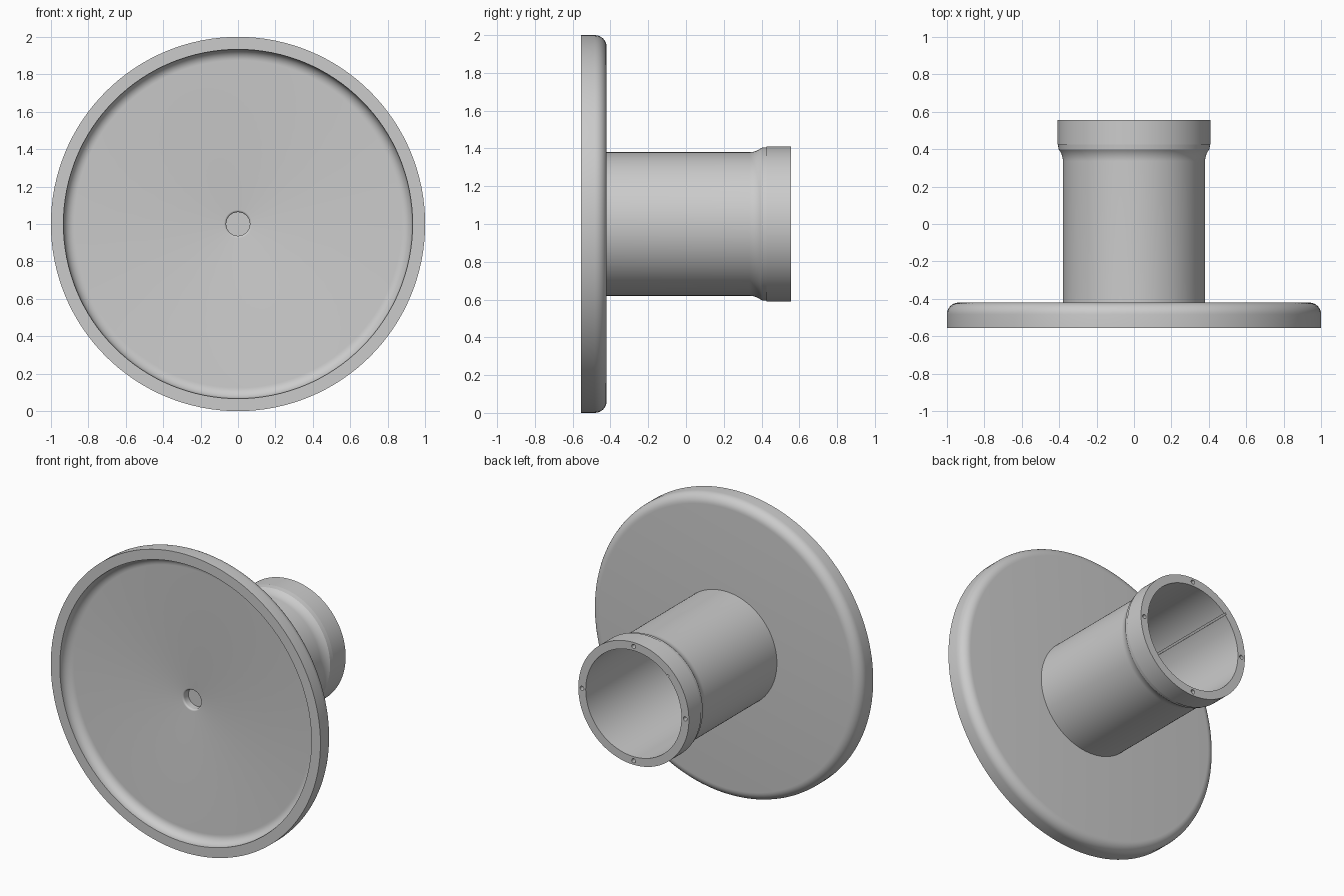
import bpy, bmesh, math
from mathutils import Matrix, Vector

cube = bpy.data.objects.get("Cube")
if cube:
    bpy.data.objects.remove(cube, do_unlink=True)

SEGMENTS = 128
FRONT, BACK, END = -0.555, -0.42, 0.555    # rim face, flange back, tube end

grey = bpy.data.materials.new("plain grey")
grey.use_nodes = True
colour = (0.6, 0.6, 0.6, 1)
grey.diffuse_color = colour
grey.node_tree.nodes["Principled BSDF"].inputs["Base Color"].default_value = colour


def arc(r, y, radius, start, end, steps=8):
    """Profile points (radius from axis, y) along a fillet."""
    angles = [math.radians(start + (end - start) * i / steps) for i in range(steps + 1)]
    return [(r + radius * math.cos(a), y + radius * math.sin(a)) for a in angles]


def add_object(name, bm):
    bmesh.ops.recalc_face_normals(bm, faces=bm.faces)
    mesh = bpy.data.meshes.new(name)
    bm.to_mesh(mesh)
    bm.free()
    mesh.materials.append(grey)
    obj = bpy.data.objects.new(name, mesh)
    obj.location.z = 1
    bpy.context.collection.objects.link(obj)
    return obj


def lathe(name, profile, closed=False):
    """Turn a profile around the y axis."""
    bm = bmesh.new()
    verts = [bm.verts.new((r, y, 0)) for r, y in profile]
    pairs = list(zip(verts, verts[1:]))
    if closed:
        pairs.append((verts[-1], verts[0]))
    edges = [bm.edges.new(p) for p in pairs]
    bmesh.ops.spin(bm, geom=verts + edges, cent=(0, 0, 0), axis=(0, 1, 0),
                   angle=math.tau, steps=SEGMENTS)
    bmesh.ops.remove_doubles(bm, verts=bm.verts, dist=0.00005)
    return add_object(name, bm)


def shade(obj):
    bpy.ops.object.select_all(action="DESELECT")
    obj.select_set(True)
    bpy.context.view_layer.objects.active = obj
    bpy.ops.object.shade_smooth_by_angle(angle=math.radians(30))


# Dished flange with a blind centre hole and a rounded back edge
floor = -0.487
flange = lathe("flange",
               [(0, -0.435), (0.063, -0.435)]
               + arc(0.075, floor + 0.012, 0.012, 180, 270, 5)
               + arc(0.875, floor - 0.058, 0.058, 90, 0)
               + [(0.933, FRONT), (1, FRONT)]
               + arc(0.937, BACK - 0.063, 0.063, 0, 90)
               + [(0, BACK)])
shade(flange)

# Hollow tube with a flared collar
tube = lathe("tube",
             [(0.355, BACK - 0.008), (0.38, BACK - 0.008)]
             + arc(0.48, 0.335, 0.1, 180, 140)
             + arc(0.39, 0.425, 0.02, 40, 0, 4)[1:]
             + [(0.41, END), (0.355, END)], closed=True)

# Cutters: four small end holes and one fine groove along the bore
holes = bmesh.new()
for i in range(4):
    place = Matrix.Rotation(i * math.pi / 2, 4, "Y") @ Matrix.Translation((0.383, END, 0))
    bmesh.ops.create_cone(holes, cap_ends=True, segments=24, radius1=0.014, radius2=0.014,
                          depth=0.16, matrix=place @ Matrix.Rotation(math.pi / 2, 4, "X"))
groove = Matrix.Rotation(math.radians(225), 4, "Y") @ Matrix.Translation((0.352, 0.1, 0))
bmesh.ops.create_cube(holes, size=1,
                      matrix=groove @ Matrix.Diagonal((0.03, 1.02, 0.012, 1)))
cutter = add_object("tube_cutter", holes)
cutter.hide_render = True

cut = tube.modifiers.new("cut", "BOOLEAN")
cut.operation = "DIFFERENCE"
cut.solver = "EXACT"
cut.object = cutter
bpy.context.view_layer.objects.active = tube
bpy.ops.object.modifier_apply(modifier=cut.name)
bpy.data.objects.remove(cutter, do_unlink=True)
shade(tube)
